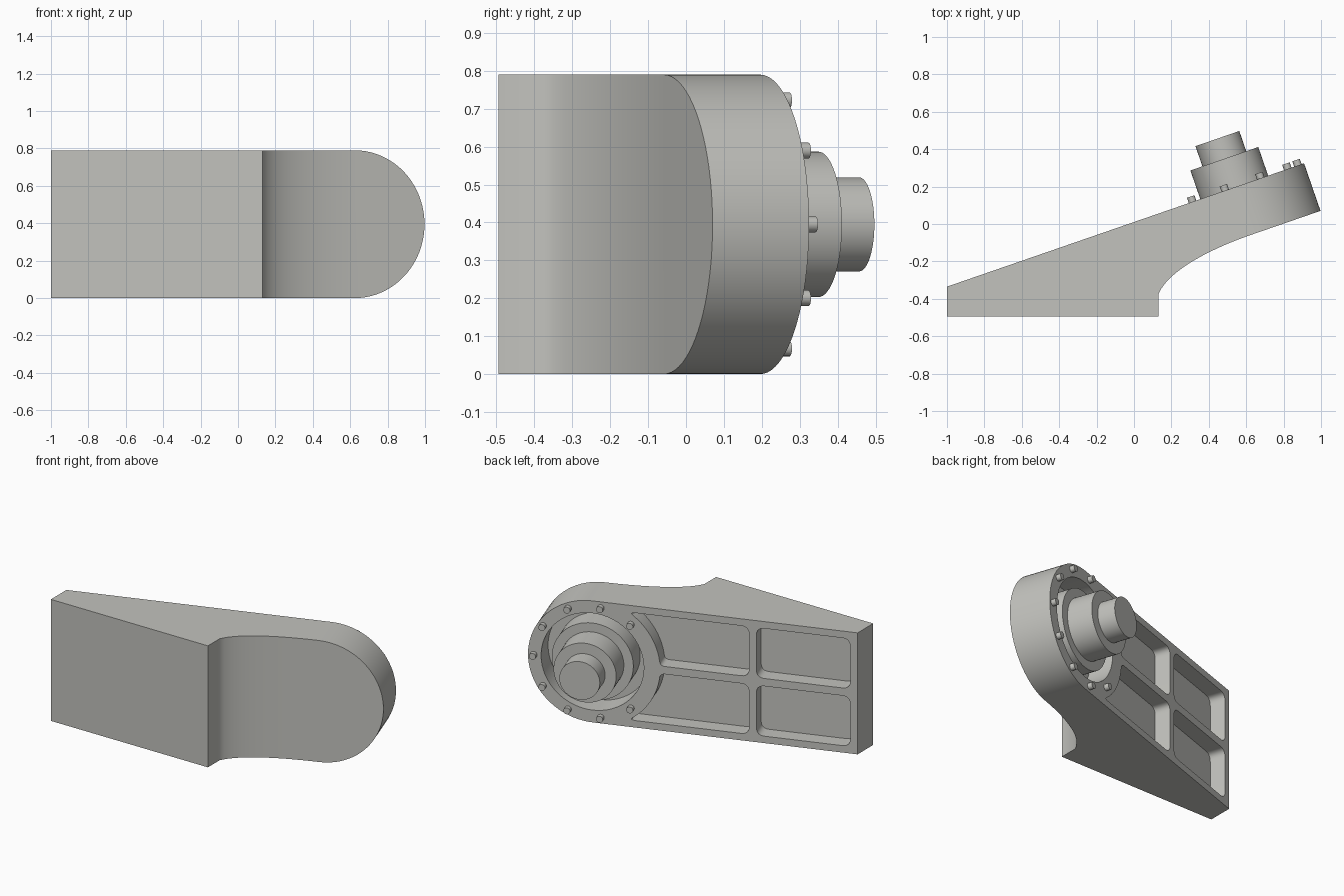
import bpy, bmesh, math
from mathutils import Matrix, Vector

if "Cube" in bpy.data.objects:
    bpy.data.objects.remove(bpy.data.objects["Cube"])

SLOPE = math.atan2(0.66, 1.91)
CS, SN = math.cos(SLOPE), math.sin(SLOPE)
HALF = 0.395                  # half height of the body
HUB = 1.625                   # hub distance along the sloping back face
# Local frame: x along the back face, y down, z out of the back face
FRAME = Matrix(((CS, 0, -SN, -1.0), (SN, 0, CS, -0.335), (0, -1, 0, HALF), (0, 0, 0, 1)))

grey = bpy.data.materials.new("warm_grey")
grey.diffuse_color = (0.54, 0.54, 0.51, 1)
grey.use_nodes = True
grey.node_tree.nodes["Principled BSDF"].inputs["Base Color"].default_value = grey.diffuse_color


def prism(name, outline, low, high, frame=FRAME):
    """Extrude a flat outline between two heights of a frame."""
    bm = bmesh.new()
    face = bm.faces.new([bm.verts.new((x, y, low)) for x, y in outline])
    up = bmesh.ops.extrude_face_region(bm, geom=[face])["geom"]
    bmesh.ops.translate(bm, vec=(0, 0, high - low),
                        verts=[v for v in up if isinstance(v, bmesh.types.BMVert)])
    bm.transform(frame)
    bmesh.ops.recalc_face_normals(bm, faces=bm.faces)
    mesh = bpy.data.meshes.new(name)
    bm.to_mesh(mesh)
    bm.free()
    mesh.materials.append(grey)
    obj = bpy.data.objects.new(name, mesh)
    bpy.context.collection.objects.link(obj)
    return obj


def activate(obj):
    bpy.ops.object.select_all(action='DESELECT')
    obj.select_set(True)
    bpy.context.view_layer.objects.active = obj


def smooth(obj):
    activate(obj)
    bpy.ops.object.shade_smooth_by_angle(angle=math.radians(30))


def combine(obj, cutter, operation):
    mod = obj.modifiers.new("cut", 'BOOLEAN')
    mod.operation, mod.solver, mod.object = operation, 'EXACT', cutter
    activate(obj)
    bpy.ops.object.modifier_apply(modifier=mod.name)
    bpy.data.objects.remove(cutter)


def arc(cx, cy, r, start, end, n):
    return [(cx + r * math.cos(start + (end - start) * i / n),
             cy + r * math.sin(start + (end - start) * i / n)) for i in range(n + 1)]


def circle(cx, cy, r, n):
    return arc(cx, cy, r, 0, math.tau, n)[:-1]


def rounded(corners, steps=6):
    """Round each (x, y, setback) corner of an outline."""
    out = []
    for i, (x, y, r) in enumerate(corners):
        p = Vector((x, y))
        if r == 0:
            out.append((x, y))
            continue
        before = Vector(corners[i - 1][:2]) - p
        after = Vector(corners[(i + 1) % len(corners)][:2]) - p
        a = p + before.normalized() * min(r, before.length * 0.9)
        b = p + after.normalized() * min(r, after.length * 0.9)
        for k in range(steps + 1):
            t = k / steps
            out.append(tuple(a * (1 - t) ** 2 + p * 2 * t * (1 - t) + b * t * t))
    return out


# Wedge body: plan profile with a concave front, trimmed to a round end
P = [Vector(p) for p in ((0.13, -0.375), (0.19, -0.235), (0.45, -0.119), (0.62, -0.06))]
concave = []
for i in range(17):
    t = i / 16
    concave.append(tuple(P[0] * (1 - t) ** 3 + P[1] * 3 * t * (1 - t) ** 2
                         + P[2] * 3 * t * t * (1 - t) + P[3] * t ** 3))
plan = [(-1, -0.335), (-1, -0.495), (0.13, -0.495)] + concave
plan += [(0.997 + 0.3 * CS, 0.07 + 0.3 * SN), (0.91 + 0.3 * CS, 0.325 + 0.3 * SN)]
body = prism("body", plan, -0.3, 1.1, Matrix.Identity(4))
stadium = [(-1, HALF), (-1, -HALF)] + arc(HUB, 0, HALF, -math.pi / 2, math.pi / 2, 40)
combine(body, prism("end_trim", stadium, -1.6, 0.5), 'INTERSECT')

# Round well around the hub
combine(body, prism("hub_well", circle(HUB, 0, 0.315, 64), -0.15, 0.1), 'DIFFERENCE')

# Four rounded pockets, the inner pair curving around the hub
IN, OUT, R, RING = 0.025, 0.35, 0.05, 0.415
a_in = math.pi - math.asin(IN / RING)
a_out = math.pi - math.asin(OUT / RING)
for side in (1, -1):
    outer = [(0.045, IN, R), (0.62, IN, R), (0.62, OUT, R), (0.045, OUT, R)]
    bend = arc(HUB, 0, RING, a_in, a_out, 12)
    inner = [(0.665, IN, R), (*bend[0], 0.03)]
    inner += [(x, y, 0) for x, y in bend[1:-1]]
    inner += [(*bend[-1], R), (0.665, OUT, R)]
    for shape in (outer, inner):
        outline = [(x, y * side) for x, y in rounded(shape)]
        combine(body, prism("pocket", outline, -0.1, 0.1), 'DIFFERENCE')
smooth(body)

# Stepped hub
for name, r, low, high in (("hub_base", 0.25, -0.152, -0.002),
                           ("hub_boss", 0.192, -0.01, 0.162),
                           ("hub_shaft", 0.124, 0.15, 0.276)):
    smooth(prism(name, circle(HUB, 0, r, 64), low, high))

# Bolts around the rim, left out where the pockets begin
for k in range(-4, 5):
    a = k * math.tau / 11
    smooth(prism("rim_bolt", circle(HUB + 0.36 * math.cos(a), 0.36 * math.sin(a), 0.021, 16),
                 -0.01, 0.03))
